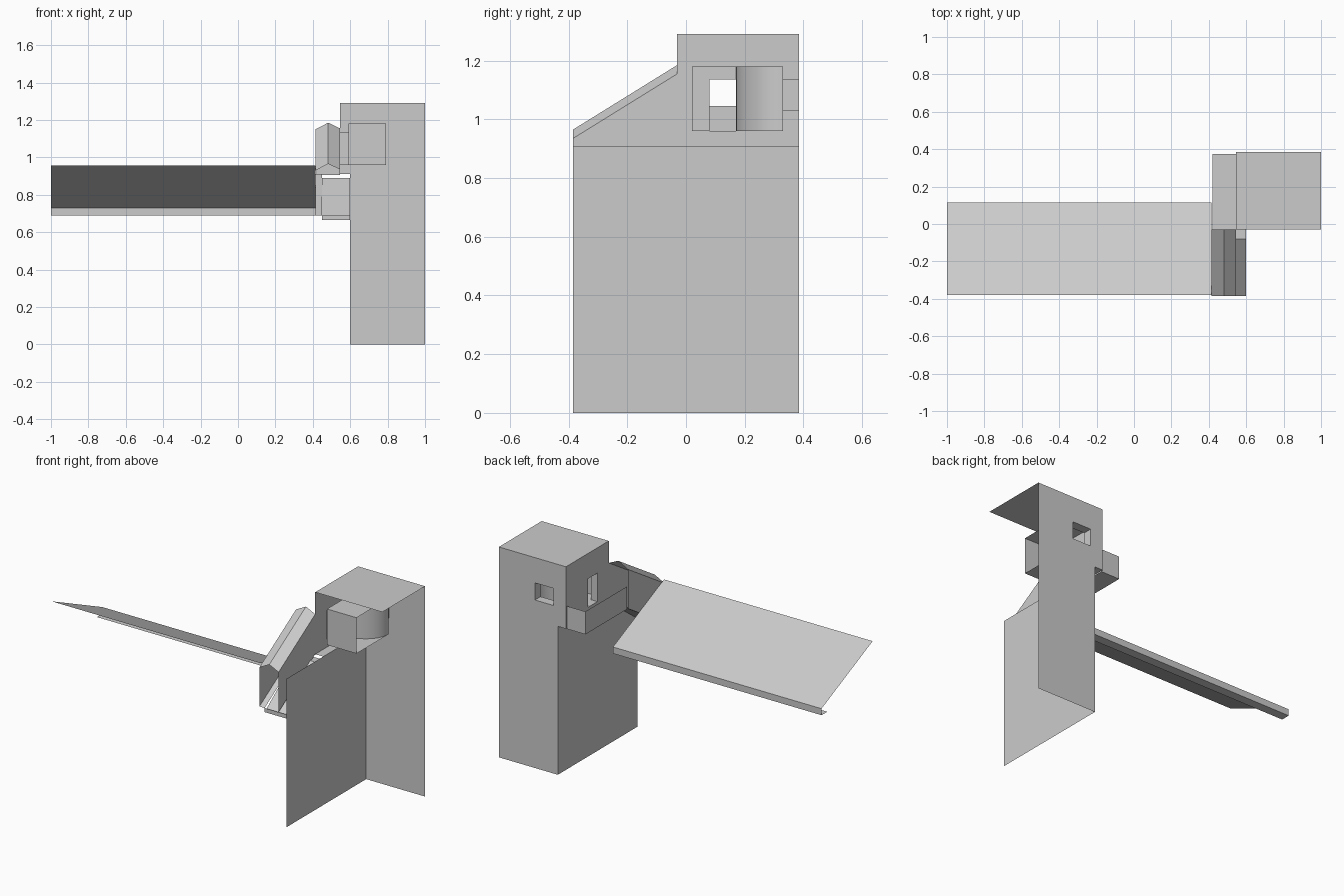
import bpy
from math import sin, cos, pi

if "Cube" in bpy.data.objects:
    bpy.data.objects.remove(bpy.data.objects["Cube"])


def mesh(name, verts, faces):
    me = bpy.data.meshes.new(name)
    me.from_pydata(verts, [], faces)
    me.update()
    ob = bpy.data.objects.new(name, me)
    bpy.context.collection.objects.link(ob)
    return ob


def quads(name, *polys):
    """One object from separate flat polygons."""
    verts, faces = [], []
    for p in polys:
        faces.append(list(range(len(verts), len(verts) + len(p))))
        verts += p
    return mesh(name, verts, faces)


def rect(axis, d, a0, a1, b0, b1):
    """Corners of a rectangle lying across the given axis at d."""
    pts = [(a0, b0), (a1, b0), (a1, b1), (a0, b1)]
    return [{'x': (d, a, b), 'y': (a, d, b), 'z': (a, b, d)}[axis] for a, b in pts]


def holed(name, outer, inner):
    """Flat wall with a rectangular window."""
    faces = [(i, (i + 1) % 4, (i + 1) % 4 + 4, i + 4) for i in range(4)]
    return mesh(name, outer + inner, faces)


def sweep(name, start, end, closed=False):
    """Strip joining two matching outlines."""
    n = len(start)
    faces = [(i, (i + 1) % n, (i + 1) % n + n, i + n) for i in range(n if closed else n - 1)]
    return mesh(name, start + end, faces)


# Tower shell, open on the front and right
F, B = -0.03, 0.385
quads("tower_roof", rect('z', 1.29, 0.545, 1, F, B))
quads("tower_lower_back_wall", list(reversed(rect('y', B, 0.6, 1, 0, 0.91))))
quads("tower_side_wall", rect('x', 0.6, -B, B, 0, 0.91))
quads("tower_ledge", rect('z', 0.91, 0.545, 0.6, F, B))
back_window = rect('y', B, 0.63, 0.755, 1.03, 1.135)
holed("tower_upper_back_wall", rect('y', B, 0.545, 1, 0.91, 1.29), back_window)
side_window = rect('x', 0.545, 0.08, 0.17, 0.96, 1.135)
holed("tower_upper_side_wall", rect('x', 0.545, F, B, 0.91, 1.29), side_window)

# Window recess housing
inner_window = rect('x', 0.59, 0.08, 0.17, 0.96, 1.135)
sweep("side_window_reveal", side_window, inner_window, True)
sweep("back_window_reveal", back_window, rect('y', 0.33, 0.63, 0.755, 1.03, 1.135), True)
holed("recess_left_wall", rect('x', 0.59, 0.02, 0.33, 0.96, 1.18), inner_window)
holed("recess_back_wall", rect('y', 0.33, 0.59, 0.79, 0.96, 1.18),
      rect('y', 0.33, 0.63, 0.755, 1.03, 1.135))
quads("recess_housing",
      rect('y', 0.02, 0.59, 0.79, 0.96, 1.18),
      rect('z', 0.96, 0.59, 0.79, 0.02, 0.33),
      rect('z', 1.18, 0.59, 0.79, 0.02, 0.33))

# Rounded cheek of the recess
N = 10
arc = [(0.59 + 0.2 * sin(i * pi / 2 / N), 0.33 - 0.16 * cos(i * pi / 2 / N)) for i in range(N + 1)]
cheek = sweep("recess_cheek", [(x, y, 0.96) for x, y in arc], [(x, y, 1.18) for x, y in arc])
for p in cheek.data.polygons:
    p.use_smooth = True

# Balcony trough outside the side window
quads("balcony",
      rect('z', 0.905, 0.42, 0.545, F, 0.375),
      rect('x', 0.42, F, 0.375, 0.905, 1.045),
      rect('y', 0.375, 0.42, 0.545, 0.905, 1.045))

# Gabled stair passage climbing to the tower
profile = [(0.45, 0.69), (0.415, 0.69), (0.415, 0.93), (0.482, 0.965), (0.545, 0.935), (0.545, 0.69)]
sweep("stair_passage",
      [(x, -B, z) for x, z in profile],
      [(x, F, z + 0.22) for x, z in profile])

# Stair ramp and landing
ramp = [(-B, 0.69), (-B, 0.665), (-0.08, 0.89), (F, 0.89)]
sweep("stair_ramp",
      [(0.45, y, z) for y, z in ramp], [(0.6, y, z) for y, z in ramp])

# Long sloping roof with its turned-down rear edge and lip
roof = [(-0.38, 0.955), (0.115, 0.73), (0.115, 0.69), (0.06, 0.69)]
sweep("long_roof",
      [(-1, y, z) for y, z in roof], [(0.415, y, z) for y, z in roof])
